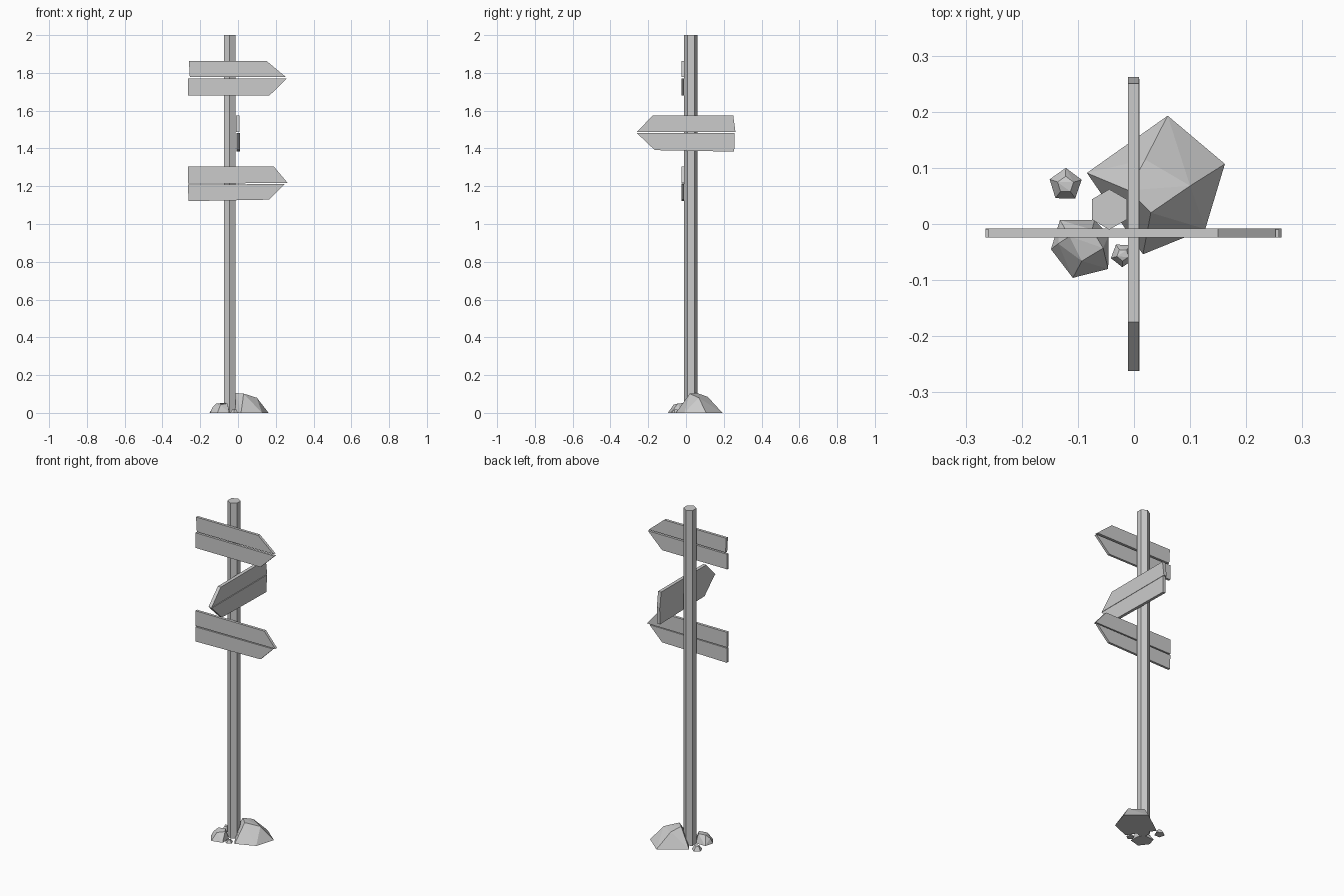
import bpy, bmesh, math
from mathutils import Matrix, Vector

cube = bpy.data.objects.get("Cube")
if cube:
    bpy.data.objects.remove(cube, do_unlink=True)

grey = bpy.data.materials.new("plain_grey")
grey.use_nodes = True
tone = (0.6, 0.6, 0.6, 1)
grey.diffuse_color = tone
grey.node_tree.nodes["Principled BSDF"].inputs["Base Color"].default_value = tone


def finish(name, bm):
    bmesh.ops.recalc_face_normals(bm, faces=bm.faces)
    mesh = bpy.data.meshes.new(name)
    bm.to_mesh(mesh)
    bm.free()
    mesh.materials.append(grey)
    obj = bpy.data.objects.new(name, mesh)
    bpy.context.collection.objects.link(obj)
    return obj


def plank(name, outline, depth, offset, place):
    """Extrude an x-z outline along y, then move it into place."""
    bm = bmesh.new()
    face = bm.faces.new([bm.verts.new((x, offset, z)) for x, z in outline])
    ext = bmesh.ops.extrude_face_region(bm, geom=[face])
    moved = [v for v in ext["geom"] if isinstance(v, bmesh.types.BMVert)]
    bmesh.ops.translate(bm, verts=moved, vec=(0, depth, 0))
    bm.transform(place)
    return finish(name, bm)


def rock(name, ground, upper):
    """Faceted stone wrapped around a ground outline and its upper corners."""
    bm = bmesh.new()
    for x, y in ground:
        bm.verts.new((x, y, 0))
    for p in upper:
        bm.verts.new(p)
    hull = bmesh.ops.convex_hull(bm, input=bm.verts)
    loose = [v for v in bm.verts if not v.link_faces]
    bmesh.ops.delete(bm, geom=loose, context="VERTS")
    return finish(name, bm)


def pebble(name, centre, radius, height, turn):
    ground, upper = [], []
    for i in range(5):
        a = turn + i * math.tau / 5
        d = Vector((math.cos(a), math.sin(a)))
        ground.append(Vector(centre) + d * radius)
        p = Vector(centre) + d * radius * 0.5
        upper.append((p.x, p.y, height * (1 - 0.12 * (i % 2))))
    return rock(name, ground, upper)


# Six-sided post
bm = bmesh.new()
bmesh.ops.create_cone(bm, cap_ends=True, segments=6, radius1=0.036, radius2=0.036,
                      depth=2, matrix=Matrix.Translation((-0.044, 0.026, 1)))
finish("post", bm)

# Arrow signs, each made of two uneven boards
top_upper = [(-0.26, 0.085), (0.15, 0.085), (0.252, 0.0), (-0.255, -0.002)]
top_lower = [(-0.265, -0.01), (0.258, -0.01), (0.165, -0.1), (-0.265, -0.1)]
plank("top_sign_upper_board", top_upper, 0.016, -0.024, Matrix.Translation((0, 0, 1.779)))
plank("top_sign_lower_board", top_lower, 0.014, -0.024, Matrix.Translation((0, 0, 1.779)))

low_upper = [(-0.265, 0.087), (0.19, 0.087), (0.263, 0.0), (-0.265, -0.003)]
low_lower = [(-0.265, -0.009), (0.248, -0.005), (0.165, -0.088), (-0.262, -0.096)]
plank("bottom_sign_upper_board", low_upper, 0.016, -0.024, Matrix.Translation((0, 0, 1.217)))
plank("bottom_sign_lower_board", low_lower, 0.014, -0.024, Matrix.Translation((0, 0, 1.217)))

# The middle sign is turned a quarter so that it points forward
mid_upper = [(-0.25, 0.092), (0.175, 0.092), (0.262, 0.003), (-0.262, 0.003)]
mid_lower = [(-0.258, 0.0), (0.262, 0.0), (0.165, -0.092), (-0.255, -0.1)]
quarter = Matrix.Translation((0, 0, 1.483)) @ Matrix.Rotation(-math.pi / 2, 4, "Z")
plank("middle_sign_upper_board", mid_upper, 0.02, -0.011, quarter)
plank("middle_sign_lower_board", mid_lower, 0.017, -0.007, quarter)

# Stones around the foot
rock("large_rock",
     [(-0.084, 0.091), (0.06, 0.193), (0.162, 0.107), (0.127, -0.009), (0.016, -0.054)],
     [(0.03, 0.02, 0.102), (0.1, 0.068, 0.08), (-0.01, 0.06, 0.105), (0.02, 0.115, 0.085)])
rock("medium_rock",
     [(-0.132, 0.007), (-0.148, -0.045), (-0.109, -0.096), (-0.046, -0.08),
      (-0.045, -0.02), (-0.07, 0.007)],
     [(-0.115, -0.022, 0.05), (-0.093, -0.066, 0.043), (-0.055, -0.043, 0.05),
      (-0.075, -0.01, 0.052), (-0.135, -0.035, 0.03)])
pebble("small_rock", (-0.122, 0.07), 0.03, 0.025, 0.3)
pebble("tiny_rock", (-0.02, -0.055), 0.022, 0.018, 0.9)
